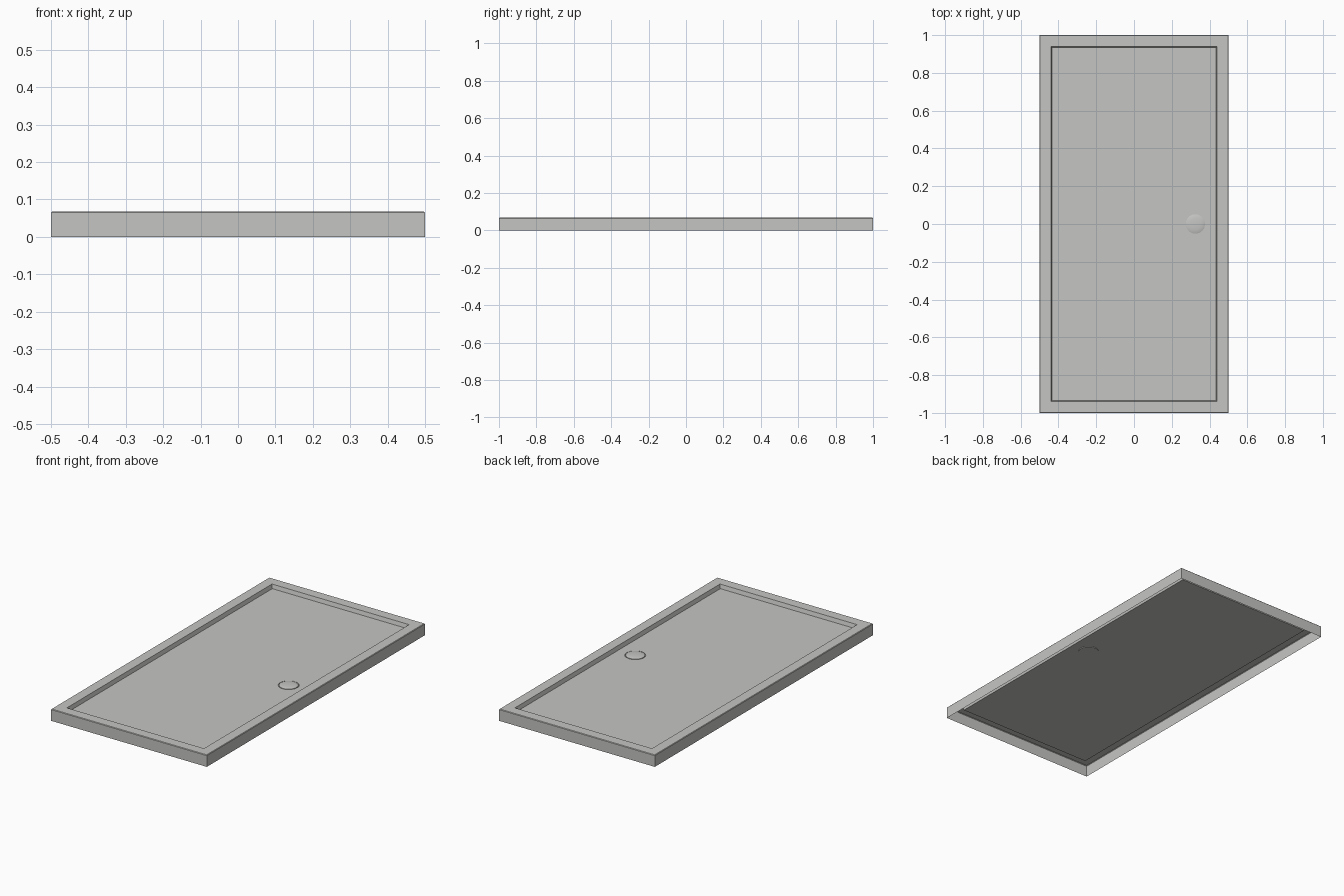
import bpy, bmesh, math

cube = bpy.data.objects.get("Cube")
if cube:
    bpy.data.objects.remove(cube)

RIM_Z, FLOOR_Z = 0.068, 0.045
DRAIN_X, DRAIN_R, SIDES = 0.325, 0.055, 48

grey = bpy.data.materials.new("light_grey")
grey.use_nodes = True
colour = (0.56, 0.56, 0.545, 1)
grey.diffuse_color = colour
grey.node_tree.nodes["Principled BSDF"].inputs["Base Color"].default_value = colour


def rectangle(bm, inset, z):
    x, y = 0.5 - inset, 1 - inset
    return [bm.verts.new((sx * x, sy * y, z))
            for sx, sy in ((-1, -1), (1, -1), (1, 1), (-1, 1))]


def circle(bm, radius, z):
    step = math.tau / SIDES
    return [bm.verts.new((DRAIN_X + radius * math.cos(i * step),
                          radius * math.sin(i * step), z)) for i in range(SIDES)]


def skin(bm, rings):
    for a, b in zip(rings, rings[1:]):
        n = len(a)
        for i in range(n):
            j = (i + 1) % n
            bm.faces.new((a[i], a[j], b[j], b[i]))


def finish(bm, name):
    mesh = bpy.data.meshes.new(name)
    bm.to_mesh(mesh)
    bm.free()
    obj = bpy.data.objects.new(name, mesh)
    mesh.materials.append(grey)
    bpy.context.collection.objects.link(obj)
    bpy.ops.object.select_all(action="DESELECT")
    obj.select_set(True)
    bpy.context.view_layer.objects.active = obj
    bpy.ops.object.shade_smooth_by_angle(angle=math.radians(20))


# Tray shell: outer wall, softened edge, rim and inner wall, open underneath
bm = bmesh.new()
profile = ((0, 0), (0, RIM_Z - 0.003), (0.003, RIM_Z),
           (0.06, RIM_Z), (0.066, FLOOR_Z))
rings = [rectangle(bm, inset, z) for inset, z in profile]
skin(bm, rings)

# Floor with a round drain opening, and the shallow drain seat
hole = circle(bm, DRAIN_R, FLOOR_Z)
seat = circle(bm, DRAIN_R, FLOOR_Z - 0.004)
skin(bm, [hole, seat])
bm.faces.new(seat)
edges = [bm.edges.get((r[i], r[(i + 1) % len(r)]))
         for r in (rings[-1], hole) for i in range(len(r))]
bmesh.ops.triangle_fill(bm, edges=edges, use_beauty=True, normal=(0, 0, 1))
bmesh.ops.recalc_face_normals(bm, faces=bm.faces)
if sum(f.normal.z * f.calc_area() for f in bm.faces) < 0:
    bmesh.ops.reverse_faces(bm, faces=bm.faces)
finish(bm, "shower_tray")

# Gently domed drain cover
bm = bmesh.new()
dome = ((0.051, -0.004), (0.051, 0.001), (0.045, 0.003), (0.03, 0.005), (0.012, 0.006))
rings = [circle(bm, r, FLOOR_Z + z) for r, z in dome]
skin(bm, rings)
bm.faces.new(rings[-1])
finish(bm, "drain_cover")
